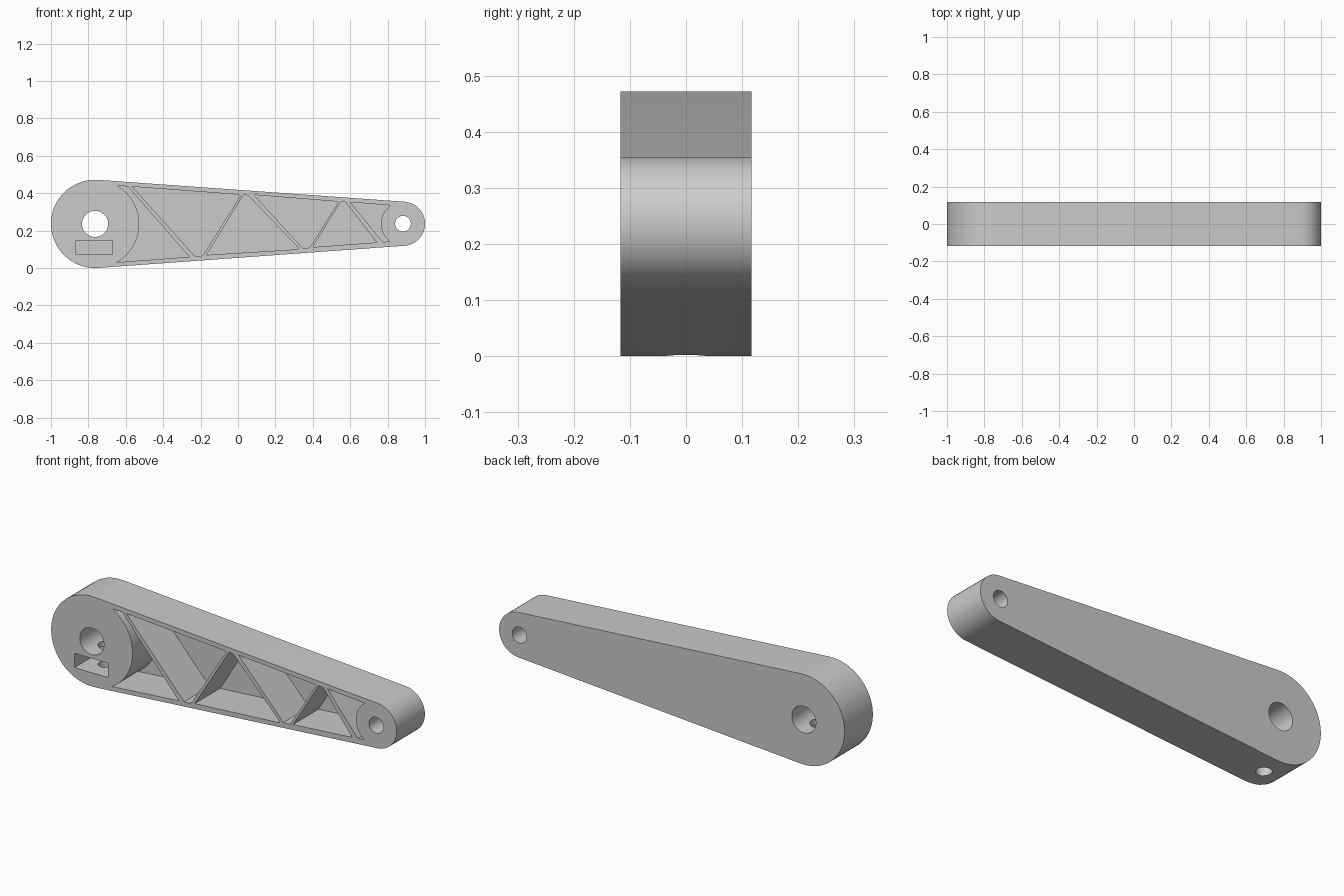
import bpy, bmesh
from math import cos, sin, radians, pi, asin, hypot, degrees
from mathutils import Matrix

if "Cube" in bpy.data.objects:
    bpy.data.objects.remove(bpy.data.objects["Cube"])

BIG, R1 = (-0.764, 0.236), 0.236      # hub centre (x, z) and radius
SMALL, R2 = (0.882, 0.237), 0.118     # tip centre and radius
HALF = 0.117                          # half thickness in y
FLOOR = HALF - 0.024                  # pocket floor


def arc(c, r, a0, a1, n):
    return [(c[0] + r * cos(radians(a0 + (a1 - a0) * i / n)),
             c[1] + r * sin(radians(a0 + (a1 - a0) * i / n))) for i in range(n + 1)]


def prism(name, pts, y0, y1):
    """Extrude an (x, z) outline from y0 to y1."""
    bm = bmesh.new()
    face = bm.faces.new([bm.verts.new((x, y0, z)) for x, z in pts])
    ext = bmesh.ops.extrude_face_region(bm, geom=[face])
    moved = [v for v in ext["geom"] if isinstance(v, bmesh.types.BMVert)]
    bmesh.ops.translate(bm, verts=moved, vec=(0, y1 - y0, 0))
    bmesh.ops.recalc_face_normals(bm, faces=bm.faces)
    me = bpy.data.meshes.new(name)
    bm.to_mesh(me)
    bm.free()
    ob = bpy.data.objects.new(name, me)
    bpy.context.collection.objects.link(ob)
    return ob


def cut(target, cutter):
    cutter.hide_render = True
    bpy.context.view_layer.objects.active = target
    m = target.modifiers.new("cut", 'BOOLEAN')
    m.operation, m.solver, m.object = 'DIFFERENCE', 'EXACT', cutter
    bpy.ops.object.modifier_apply(modifier=m.name)
    bpy.data.objects.remove(cutter, do_unlink=True)


# Tapered arm body: two round ends joined by tangent sides
tilt = degrees(asin((R1 - R2) / hypot(SMALL[0] - BIG[0], SMALL[1] - BIG[1])))
t = 90 - tilt
outline = arc(BIG, R1, t, 360 - t, 26) + arc(SMALL, R2, -t, t, 22)
arm = prism("lever_arm", outline, -HALF, HALF)

# Pockets between the diagonal ribs, open to the front
pockets = [
    arc(BIG, R1, 59, -60.5, 16) + [(-0.26, 0.06), (-0.59, 0.437)],
    [(-0.565, 0.435), (0.0, 0.393), (0.012, 0.385), (-0.187, 0.07), (-0.20, 0.063), (-0.23, 0.063)],
    [(0.03, 0.392), (0.055, 0.388), (0.325, 0.105), (0.315, 0.1), (-0.168, 0.07)],
    [(0.085, 0.391), (0.525, 0.356), (0.535, 0.35), (0.385, 0.112), (0.375, 0.108), (0.345, 0.108)],
    [(0.55, 0.355), (0.575, 0.352), (0.742, 0.137), (0.40, 0.112)],
    arc(SMALL, R2, 124, 233, 10) + [(0.775, 0.139), (0.60, 0.352)],
]
for p in pockets:
    cut(arm, prism("pocket_cutter", p, -0.2, FLOOR))

# Shaft bore and pivot bore
cut(arm, prism("shaft_cutter", arc(BIG, 0.07, 0, 348.75, 31), -0.2, 0.2))
cut(arm, prism("pivot_cutter", arc(SMALL, 0.042, 0, 345, 23), -0.2, 0.2))

# Nut slot below the shaft
cut(arm, prism("nut_slot_cutter", [(-0.865, 0.072), (-0.67, 0.072), (-0.67, 0.147), (-0.865, 0.147)],
               -0.2, 0.085))

# Set screw hole from the underside into the shaft bore
bm = bmesh.new()
bmesh.ops.create_cone(bm, cap_ends=True, segments=24, radius1=0.038, radius2=0.038, depth=0.33,
                      matrix=Matrix.Translation((BIG[0], 0, 0.07)))
me = bpy.data.meshes.new("screw_cutter")
bm.to_mesh(me)
bm.free()
screw = bpy.data.objects.new("screw_cutter", me)
bpy.context.collection.objects.link(screw)
cut(arm, screw)

# Smooth rounds, crisp edges
arm.select_set(True)
bpy.context.view_layer.objects.active = arm
bpy.ops.object.shade_smooth_by_angle(angle=radians(30))
